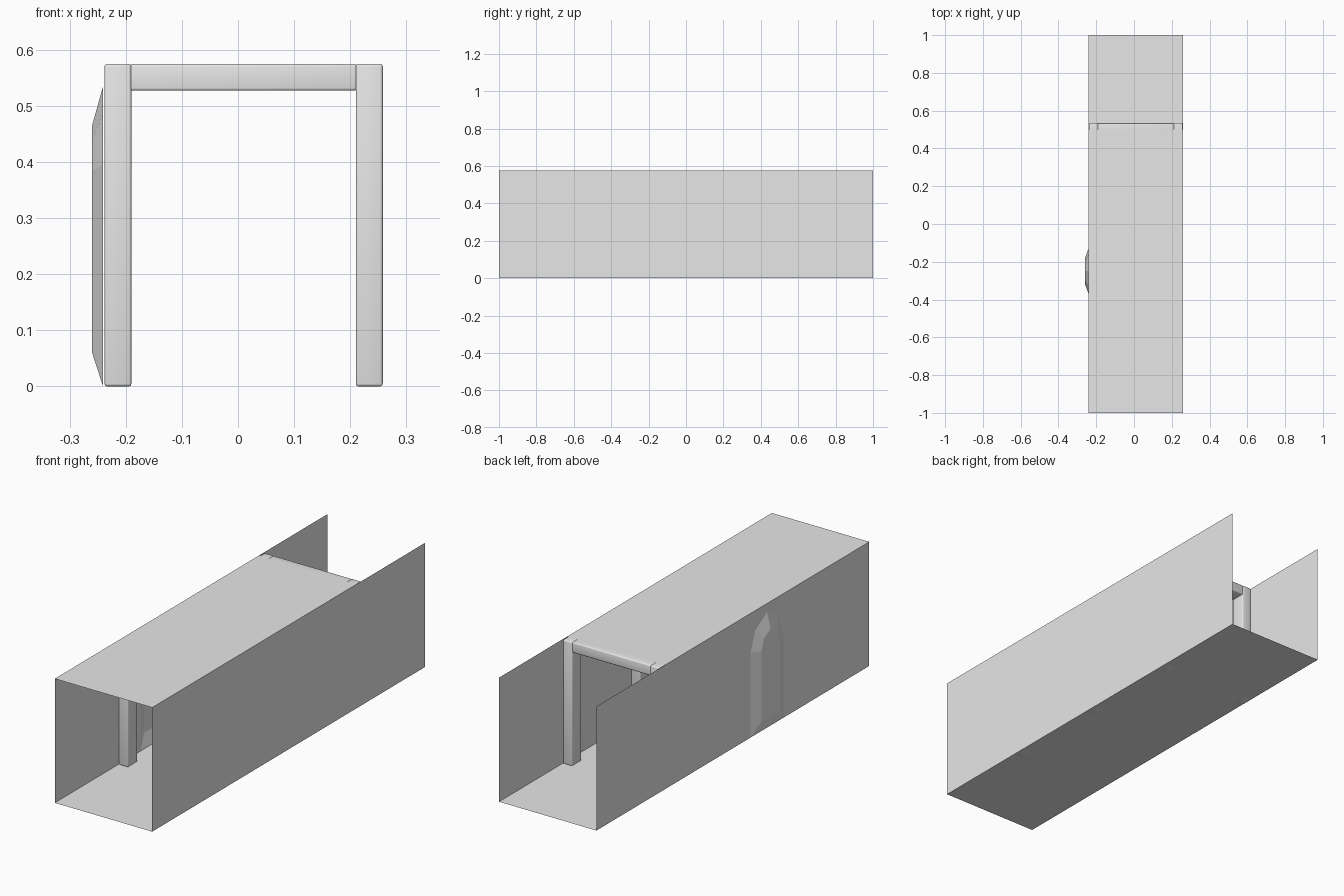
import bpy, bmesh

if "Cube" in bpy.data.objects:
    bpy.data.objects.remove(bpy.data.objects["Cube"])

LEFT, RIGHT, HEIGHT = -0.2405, 0.2595, 0.576

grey = bpy.data.materials.new("plain_grey")
grey.diffuse_color = (0.8, 0.8, 0.8, 1)
grey.use_nodes = True
grey.node_tree.nodes["Principled BSDF"].inputs["Base Color"].default_value = grey.diffuse_color


def make(name, verts, faces):
    mesh = bpy.data.meshes.new(name)
    mesh.from_pydata(verts, [], faces)
    mesh.materials.append(grey)
    obj = bpy.data.objects.new(name, mesh)
    bpy.context.collection.objects.link(obj)
    return obj


def sheet(name, verts):
    return make(name, verts, [list(range(len(verts)))])


def rounded_box(name, x0, x1, y0, y1, z0, z1, radius=0.005):
    obj = make(name, [], [])
    bm = bmesh.new()
    bmesh.ops.create_cube(bm, size=1)
    for v in bm.verts:
        v.co = (x1 if v.co.x > 0 else x0,
                y1 if v.co.y > 0 else y0,
                z1 if v.co.z > 0 else z0)
    bmesh.ops.bevel(bm, geom=bm.edges[:], offset=radius, segments=3,
                    profile=0.5, affect='EDGES')
    for f in bm.faces:
        f.smooth = True
    bm.to_mesh(obj.data)
    bm.free()
    return obj


def arch(half, base, spring, shoulder, apex, yc=-0.25):
    """Pointed-arch outline as (y, z) points, from one foot to the other."""
    s = half * 0.71
    return [(yc - half, base), (yc - half, spring), (yc - s, shoulder),
            (yc, apex), (yc + s, shoulder), (yc + half, spring),
            (yc + half, base)]


# Floor, ceiling (stops at the last frame) and right wall
sheet("floor", [(LEFT, -1, 0), (RIGHT, -1, 0), (RIGHT, 1, 0), (LEFT, 1, 0)])
sheet("ceiling", [(LEFT, -1, HEIGHT), (LEFT, 0.5, HEIGHT),
                  (RIGHT, 0.5, HEIGHT), (RIGHT, -1, HEIGHT)])
sheet("right_wall", [(RIGHT, -1, 0), (RIGHT, -1, HEIGHT),
                     (RIGHT, 1, HEIGHT), (RIGHT, 1, 0)])

# Left wall with an arched opening
outer = arch(0.12, 0.0, 0.395, 0.485, 0.535)
inner = arch(0.068, 0.06, 0.385, 0.44, 0.465)
outline = [(-1, 0)] + outer + [(1, 0), (1, HEIGHT), (-1, HEIGHT)]
sheet("left_wall", [(LEFT, y, z) for y, z in outline])

# Shallow alcove: sloped rim and flat back panel
n = len(outer)
verts = [(LEFT, y, z) for y, z in outer] + [(-0.26, y, z) for y, z in inner]
faces = [(i, (i + 1) % n, n + (i + 1) % n, n + i) for i in range(n)]
faces.append(list(range(2 * n - 1, n - 1, -1)))
make("alcove", verts, faces)

# Three door frames: two posts and a beam each
for i, y in enumerate((-0.5, 0.0, 0.5), 1):
    rounded_box(f"left_post_{i}", -0.238, -0.19, y - 0.035, y + 0.035, 0, 0.575)
    rounded_box(f"right_post_{i}", 0.21, 0.258, y - 0.035, y + 0.035, 0, 0.575)
    rounded_box(f"beam_{i}", -0.192, 0.212, y - 0.034, y + 0.034, 0.527, 0.575)
